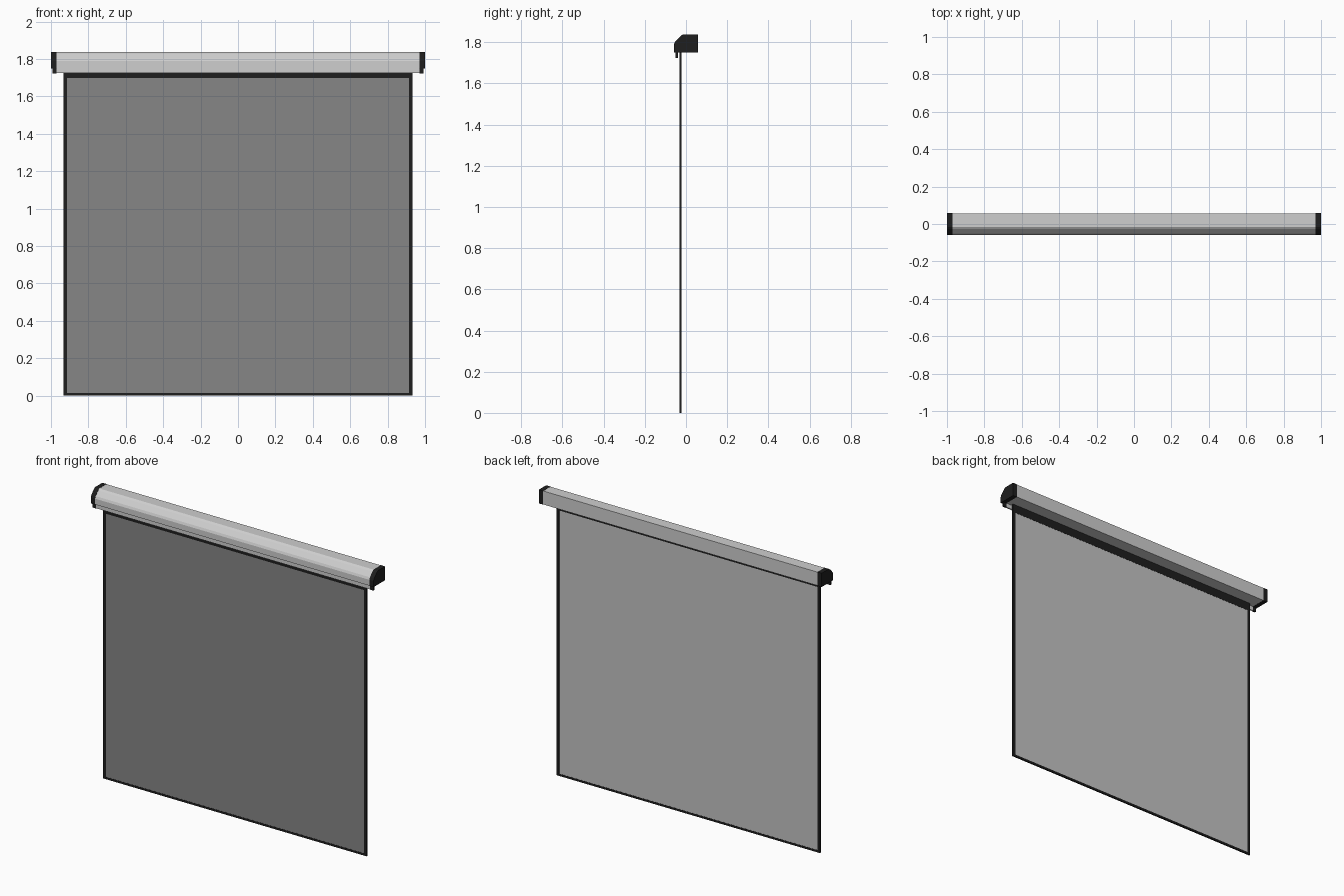
import bpy, bmesh

if "Cube" in bpy.data.objects:
    bpy.data.objects.remove(bpy.data.objects["Cube"])


def material(name, v):
    m = bpy.data.materials.new(name)
    m.diffuse_color = (v, v, v, 1)
    m.use_nodes = True
    m.node_tree.nodes["Principled BSDF"].inputs["Base Color"].default_value = m.diffuse_color
    return m


LIGHT = material("light grey housing", 0.62)
BLACK = material("black trim", 0.013)
FRONT = material("grey screen front", 0.24)
BACK = material("pale screen back", 0.55)


def finish(name, bm, mats):
    bmesh.ops.recalc_face_normals(bm, faces=bm.faces)
    me = bpy.data.meshes.new(name)
    bm.to_mesh(me)
    bm.free()
    for m in mats:
        me.materials.append(m)
    ob = bpy.data.objects.new(name, me)
    bpy.context.collection.objects.link(ob)
    return ob


def extrude_x(name, profile, x0, x1, mat):
    """Extrude a closed (y, z) profile along x."""
    bm = bmesh.new()
    face = bm.faces.new([bm.verts.new((x0, y, z)) for y, z in profile])
    ext = bmesh.ops.extrude_face_region(bm, geom=[face])["geom"]
    for v in ext:
        if isinstance(v, bmesh.types.BMVert):
            v.co.x = x1
    return finish(name, bm, [mat])


def box(name, x, y, z, mat):
    return extrude_x(name, [(y[0], z[0]), (y[1], z[0]), (y[1], z[1]), (y[0], z[1])],
                     x[0], x[1], mat)


# roller housing with a chamfered front top edge
PROFILE = [(-0.058, 1.751), (-0.058, 1.788), (-0.052, 1.802), (-0.027, 1.829),
           (-0.015, 1.837), (0.057, 1.837), (0.057, 1.751)]
extrude_x("housing", PROFILE, -0.97, 0.97, LIGHT)

# front lip hanging under the housing
LIP_Y, LIP_Z = (-0.050, -0.041), (1.724, 1.752)
box("front_lip", (-0.97, 0.97), LIP_Y, LIP_Z, LIGHT)

# black caps at both ends
for side, s in (("left", -1), ("right", 1)):
    extrude_x(side + "_end_cap", [(y * 1.015, z + (0.001 if z > 1.76 else -0.001))
                                  for y, z in PROFILE], s * 0.97, s * 1.0, BLACK)
    box(side + "_lip_cap", sorted((s * 0.97, s * 0.993)),
        (LIP_Y[0] - 0.001, LIP_Y[1] + 0.001), (1.723, 1.752), BLACK)

# black border around the screen
W, B, TOP = 0.932, 0.019, 1.752
Y = (-0.031, -0.023)
box("left_border", (-W, -W + B), Y, (0, TOP), BLACK)
box("right_border", (W - B, W), Y, (0, TOP), BLACK)
box("top_border", (-W + B, W - B), Y, (1.697, TOP), BLACK)
box("bottom_border", (-W + B, W - B), Y, (0, 0.014), BLACK)

# screen fabric: darker grey in front, paler behind
fabric = box("screen_fabric", (-W + B, W - B), (-0.030, -0.024), (0.014, 1.697), FRONT)
fabric.data.materials.append(BACK)
for p in fabric.data.polygons:
    p.material_index = 1 if p.normal.y > 0.5 else 0
